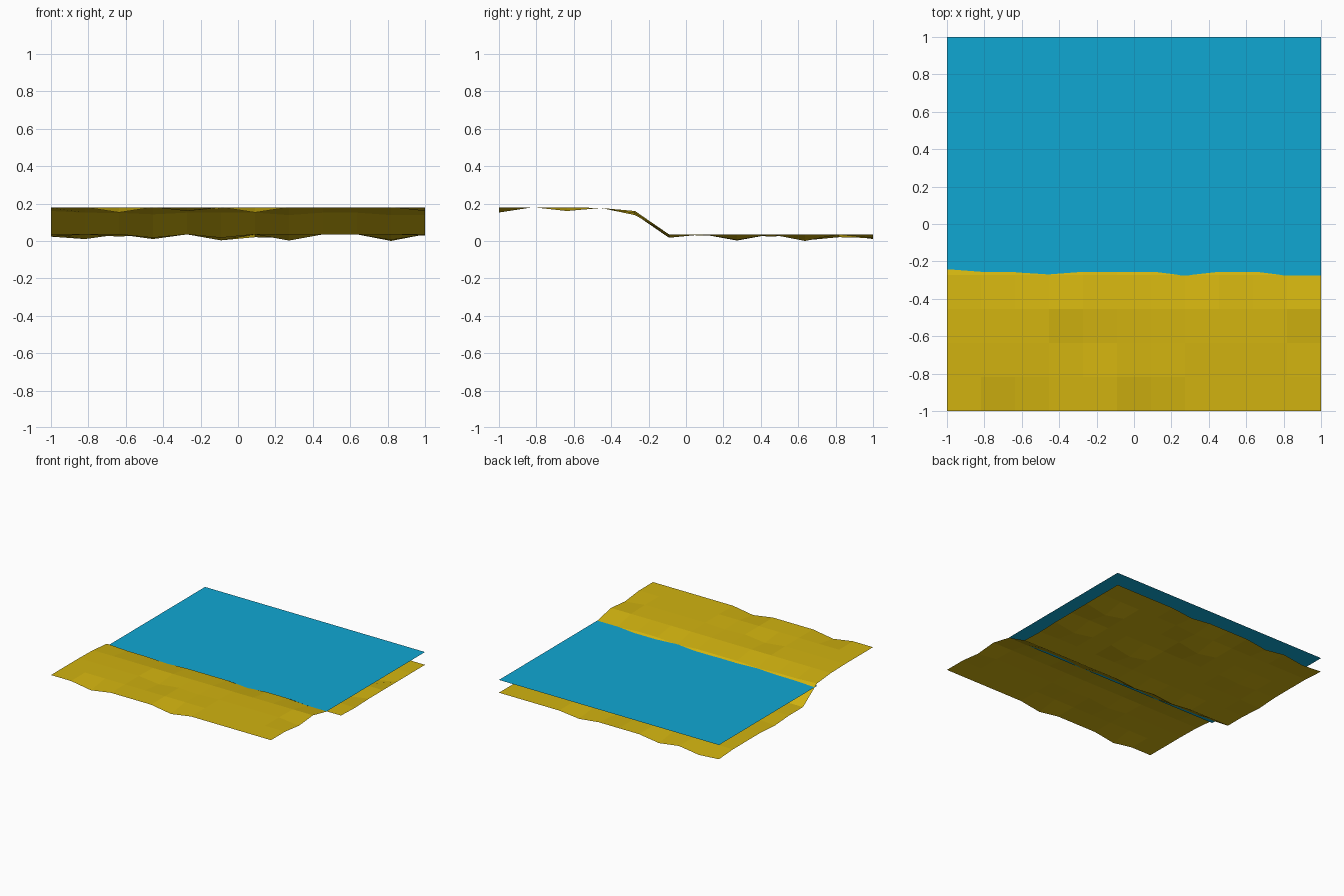
import bpy
import bmesh

if "Cube" in bpy.data.objects:
    bpy.data.objects.remove(bpy.data.objects["Cube"], do_unlink=True)

CELLS = 11
STEP = 2 / CELLS
SHELF, SEABED, WATER = 0.18, 0.035, 0.14


def material(name, colour):
    mat = bpy.data.materials.new(name)
    mat.use_nodes = True
    mat.diffuse_color = colour
    mat.node_tree.nodes["Principled BSDF"].inputs["Base Color"].default_value = colour
    return mat


def grid_object(name, bm, mat):
    mesh = bpy.data.meshes.new(name)
    bm.to_mesh(mesh)
    bm.free()
    mesh.materials.append(mat)
    obj = bpy.data.objects.new(name, mesh)
    bpy.context.collection.objects.link(obj)
    return obj


# Heights of the shoreline row, from right to left
SHORE = [0.16, 0.151, 0.15, 0.142, 0.151, 0.151, 0.151, 0.138, 0.151, 0.151, 0.138, 0.138]

# Hollows in the sand: (column, row) -> depth below the level ground
HOLLOWS = {
    (2, 0): 0.028, (6, 0): 0.028, (4, 2): 0.02, (6, 2): 0.008, (11, 2): 0.02,
    (3, 5): 0.018, (5, 5): 0.018, (10, 7): 0.03, (7, 7): 0.033, (2, 8): 0.012,
    (5, 9): 0.032, (10, 9): 0.035, (6, 10): 0.015, (1, 11): 0.025, (3, 11): 0.025,
    (0, 11): 0.012, (7, 11): 0.02, (0, 7): 0.012, (11, 6): 0.006,
}


def sand_height(col, row):
    if row == 4:
        return SHORE[col]
    level = SHELF if row < 4 else SEABED
    if row == 3:
        level -= 0.004
    return level - HOLLOWS.get((col, row), 0)


# Sand: beach shelf, slope and seabed as one faceted sheet
bm = bmesh.new()
bmesh.ops.create_grid(bm, x_segments=CELLS, y_segments=CELLS, size=1)
for v in bm.verts:
    v.co.z = sand_height(round((v.co.x + 1) / STEP), round((v.co.y + 1) / STEP))
grid_object("sand", bm, material("sand yellow", (0.64, 0.45, 0.005, 1)))

# Water: flat sheet from the shoreline to the back edge
bm = bmesh.new()
front = -0.276
bm.faces.new([bm.verts.new((x, y, WATER))
              for x, y in ((-1, front), (1, front), (1, 1), (-1, 1))])
grid_object("water", bm, material("water blue", (0.005, 0.39, 0.65, 1)))
